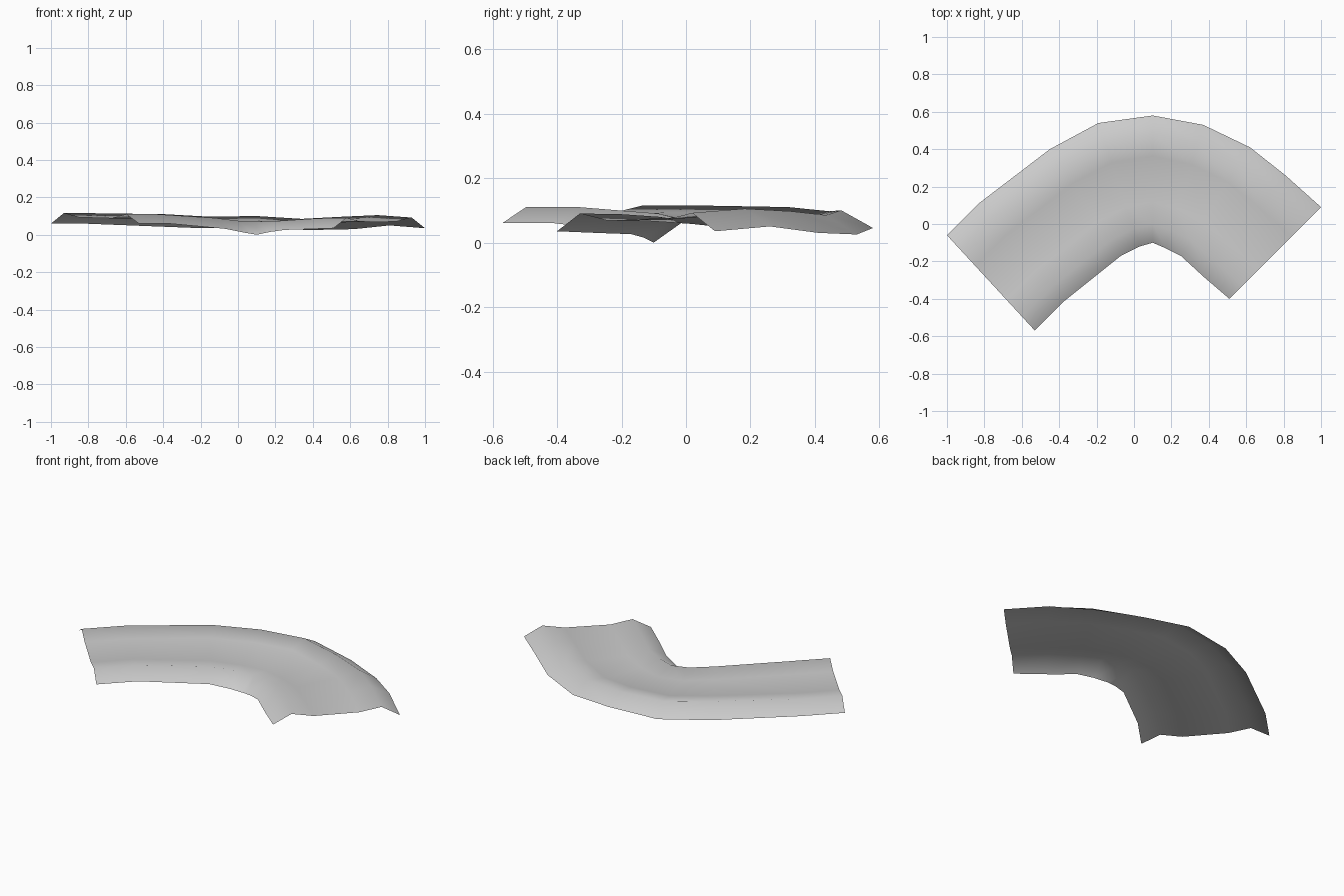
import bpy
import bmesh
from mathutils import Vector

# Remove the default object only
default_object = bpy.data.objects.get("Cube")
if default_object is not None:
    bpy.data.objects.remove(default_object, do_unlink=True)


def make_material(name, colour):
    material = bpy.data.materials.new(name)
    material.use_nodes = True
    material.diffuse_color = colour
    shader = material.node_tree.nodes["Principled BSDF"]
    shader.inputs["Base Color"].default_value = colour
    return material


# Rim paths along the bend: x, y, edge height, lip height
outer_rim = [
    (-1, -.06, .06, .115), (-.83, .11, .06, .115), (-.45, .4, .045, .11),
    (-.19, .54, .035, .097), (.1, .58, .045, .1), (.37, .53, .025, .085),
    (.62, .41, .03, .097), (.81, .26, .05, .105), (1, .09, .035, .092),
]
inner_rim = [
    (-.53, -.57, .06, .11), (-.37, -.41, .06, .11), (-.07, -.17, .032, .09),
    (.03, -.12, .012, .075), (.1, -.1, 0, .07), (.17, -.13, .015, .073),
    (.25, -.17, .026, .08), (.37, -.28, .03, .088), (.51, -.4, .035, .09),
]

LIP_POSITION = .145     # fraction of the width from either edge
FLOOR_POSITION = .32
FLOOR_DROP = .022       # depth of the channel floor below its lips


def cross_section(outer, inner):
    """Skirt, lip, sunken floor, lip and skirt across the channel."""
    outer_edge, inner_edge = Vector(outer[:3]), Vector(inner[:3])

    def across(fraction, height):
        point = outer_edge.lerp(inner_edge, fraction)
        point.z = height
        return point

    return [
        outer_edge,
        across(LIP_POSITION, outer[3]),
        across(FLOOR_POSITION, outer[3] - FLOOR_DROP),
        across(1 - FLOOR_POSITION, inner[3] - FLOOR_DROP),
        across(1 - LIP_POSITION, inner[3]),
        inner_edge,
    ]


def build_channel(name, outer_path, inner_path, material):
    """Bridge the successive cross-sections into one open sheet."""
    sheet = bmesh.new()
    rows = []
    for outer, inner in zip(outer_path, inner_path):
        section = cross_section(outer, inner)
        rows.append([sheet.verts.new(point) for point in section])
    for row, following in zip(rows, rows[1:]):
        for index in range(len(row) - 1):
            face = sheet.faces.new((
                row[index], row[index + 1],
                following[index + 1], following[index],
            ))
            face.smooth = True
    mesh = bpy.data.meshes.new(name)
    sheet.to_mesh(mesh)
    sheet.free()
    mesh.materials.append(material)
    channel = bpy.data.objects.new(name, mesh)
    bpy.context.collection.objects.link(channel)
    return channel


# Curved channel with raised lips and sloping skirts
grey = make_material("light grey", (.6, .6, .6, 1))
build_channel("curved_channel", outer_rim, inner_rim, grey)
